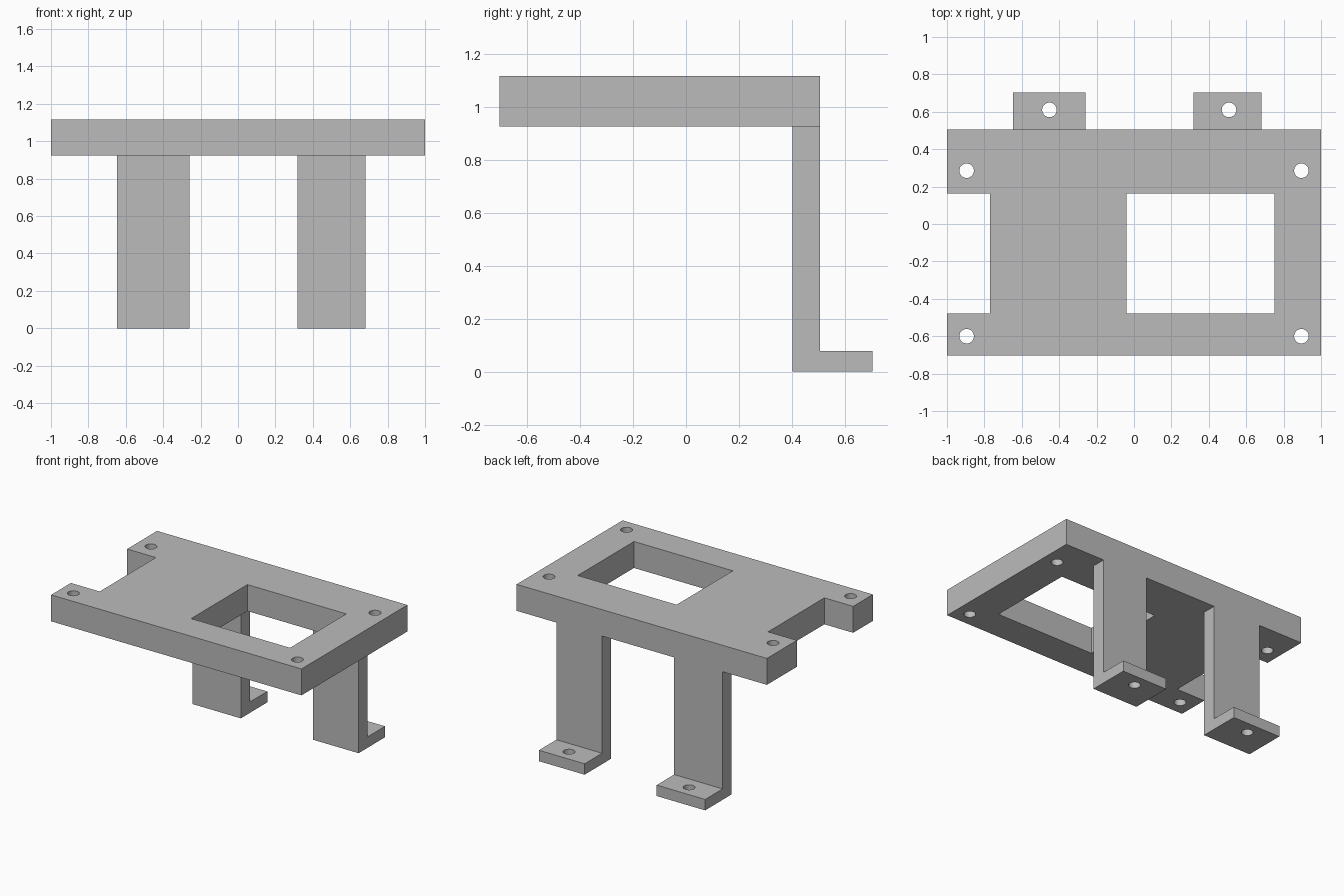
import bpy, bmesh, math

if "Cube" in bpy.data.objects:
    bpy.data.objects.remove(bpy.data.objects["Cube"])

PLATE_Z = (0.925, 1.116)
PLATE_BACK = 0.505
HOLE_R = 0.039

grey = bpy.data.materials.new("dark_grey")
grey.diffuse_color = (0.5, 0.5, 0.5, 1)
grey.use_nodes = True
grey.node_tree.nodes["Principled BSDF"].inputs["Base Color"].default_value = grey.diffuse_color


def prism(name, points, offset):
    """Extrude a flat outline along an offset vector."""
    bm = bmesh.new()
    face = bm.faces.new([bm.verts.new(p) for p in points])
    ext = bmesh.ops.extrude_face_region(bm, geom=[face])
    verts = [g for g in ext["geom"] if isinstance(g, bmesh.types.BMVert)]
    bmesh.ops.translate(bm, verts=verts, vec=offset)
    bmesh.ops.recalc_face_normals(bm, faces=bm.faces)
    mesh = bpy.data.meshes.new(name)
    bm.to_mesh(mesh)
    bm.free()
    mesh.materials.append(grey)
    obj = bpy.data.objects.new(name, mesh)
    bpy.context.collection.objects.link(obj)
    return obj


def cut(obj, outline, z0, z1):
    """Cut a vertical opening through an object."""
    cutter = prism("cutter", [(x, y, z0) for x, y in outline], (0, 0, z1 - z0))
    cutter.hide_render = True
    mod = obj.modifiers.new("opening", 'BOOLEAN')
    mod.operation, mod.solver, mod.object = 'DIFFERENCE', 'EXACT', cutter
    bpy.context.view_layer.objects.active = obj
    bpy.ops.object.modifier_apply(modifier=mod.name)
    bpy.data.objects.remove(cutter)


def circle(x, y, n=32):
    return [(x + HOLE_R * math.cos(math.tau * i / n),
             y + HOLE_R * math.sin(math.tau * i / n)) for i in range(n)]


def smooth(obj):
    bpy.ops.object.select_all(action='DESELECT')
    obj.select_set(True)
    bpy.context.view_layer.objects.active = obj
    bpy.ops.object.shade_smooth_by_angle(angle=math.radians(30))


# Top plate with a notch in its left edge
z0, z1 = PLATE_Z
outline = [(-1, -0.704), (1, -0.704), (1, PLATE_BACK), (-1, PLATE_BACK),
           (-1, 0.163), (-0.77, 0.163), (-0.77, -0.479), (-1, -0.479)]
plate = prism("top_plate", [(x, y, z0) for x, y in outline], (0, 0, z1 - z0))

# Window and corner screw holes
cut(plate, [(-0.039, -0.479), (0.751, -0.479), (0.751, 0.163), (-0.039, 0.163)],
    z0 - 0.1, z1 + 0.1)
for x in (-0.895, 0.895):
    for y in (-0.6, 0.285):
        cut(plate, circle(x, y), z0 - 0.1, z1 + 0.1)
smooth(plate)

# L-shaped legs, each with a drilled foot
leg_profile = [(0.402, 0), (0.704, 0), (0.704, 0.079), (PLATE_BACK, 0.079),
               (PLATE_BACK, z0), (0.402, z0)]
for name, x0, x1, hole_x in (("left_leg", -0.646, -0.259, -0.452),
                             ("right_leg", 0.317, 0.682, 0.508)):
    leg = prism(name, [(x0, y, z) for y, z in leg_profile], (x1 - x0, 0, 0))
    cut(leg, circle(hole_x, 0.61), -0.1, 0.2)
    smooth(leg)
